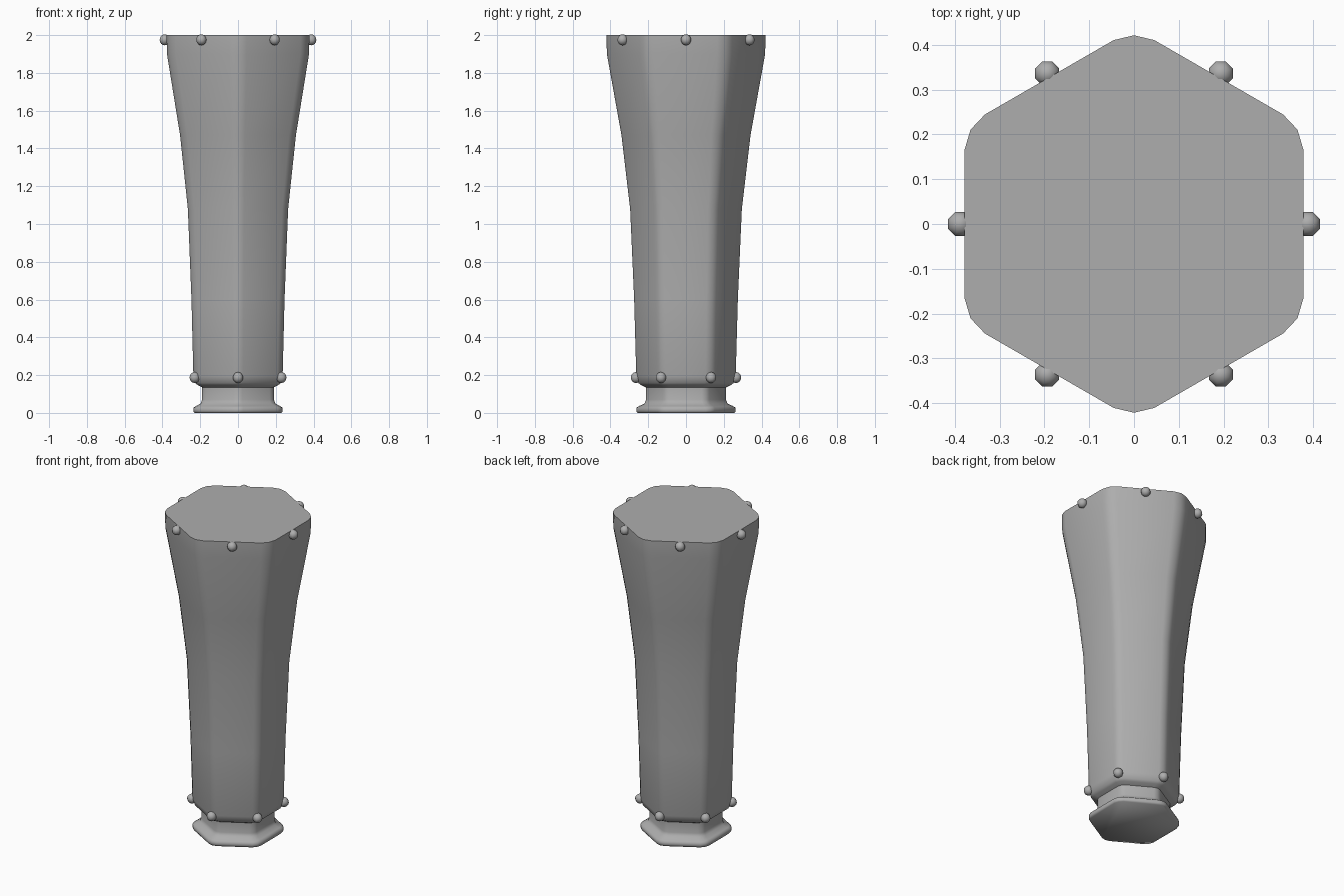
import bpy, bmesh, math

cube = bpy.data.objects.get("Cube")
if cube:
    bpy.data.objects.remove(cube, do_unlink=True)

GREY = (0.42, 0.42, 0.42, 1)
mat = bpy.data.materials.new("plain grey")
mat.use_nodes = True
mat.diffuse_color = GREY
mat.node_tree.nodes["Principled BSDF"].inputs["Base Color"].default_value = GREY


def finish(bm, name, angle):
    """Turn a bmesh into a smooth shaded object with the grey material."""
    bmesh.ops.recalc_face_normals(bm, faces=bm.faces)
    mesh = bpy.data.meshes.new(name)
    bm.to_mesh(mesh)
    bm.free()
    mesh.materials.append(mat)
    ob = bpy.data.objects.new(name, mesh)
    bpy.context.collection.objects.link(ob)
    bpy.ops.object.select_all(action='DESELECT')
    ob.select_set(True)
    bpy.context.view_layer.objects.active = ob
    bpy.ops.object.shade_smooth_by_angle(angle=math.radians(angle))
    return ob


# Hexagon with softened corners, for a half-width across the flats of 1
SIDE = math.radians(6.3)
section = []
for i in range(6):
    a = math.radians(30 + 60 * i)
    for da, r in ((-SIDE, 1.098), (0, 1.12), (SIDE, 1.098)):
        section.append((r * math.cos(a + da), r * math.sin(a + da)))

# Profile as (half-width, height): foot flange, neck, then flared body
profile = [(0.23, 0), (0.235, 0.01), (0.234, 0.028), (0.222, 0.036),
           (0.196, 0.05), (0.189, 0.07), (0.189, 0.135), (0.212, 0.147),
           (0.225, 0.158), (0.235, 0.195), (0.245, 0.60), (0.264, 1.08),
           (0.305, 1.47), (0.374, 1.90), (0.376, 2.0)]

bm = bmesh.new()
rings = [[bm.verts.new((x * w, y * w, z)) for x, y in section]
         for w, z in profile]
n = len(section)
for low, high in zip(rings, rings[1:]):
    for i in range(n):
        j = (i + 1) % n
        bm.faces.new((low[i], low[j], high[j], high[i]))
bm.faces.new(rings[0][::-1])
bm.faces.new(rings[-1])
finish(bm, "tapered_hexagonal_leg", 62)


# Small round studs: top row on the flats, bottom row on the corners
def stud_row(name, radius, z, start):
    for i in range(6):
        a = math.radians(start + 60 * i)
        bm = bmesh.new()
        bmesh.ops.create_uvsphere(bm, u_segments=8, v_segments=8, radius=0.029)
        ob = finish(bm, f"{name}_{i + 1}", 60)
        ob.location = (radius * math.cos(a), radius * math.sin(a), z)
        ob.rotation_euler.z = math.radians(22.5)


stud_row("top_stud", 0.388, 1.975, 0)
stud_row("bottom_stud", 0.265, 0.187, 30)
